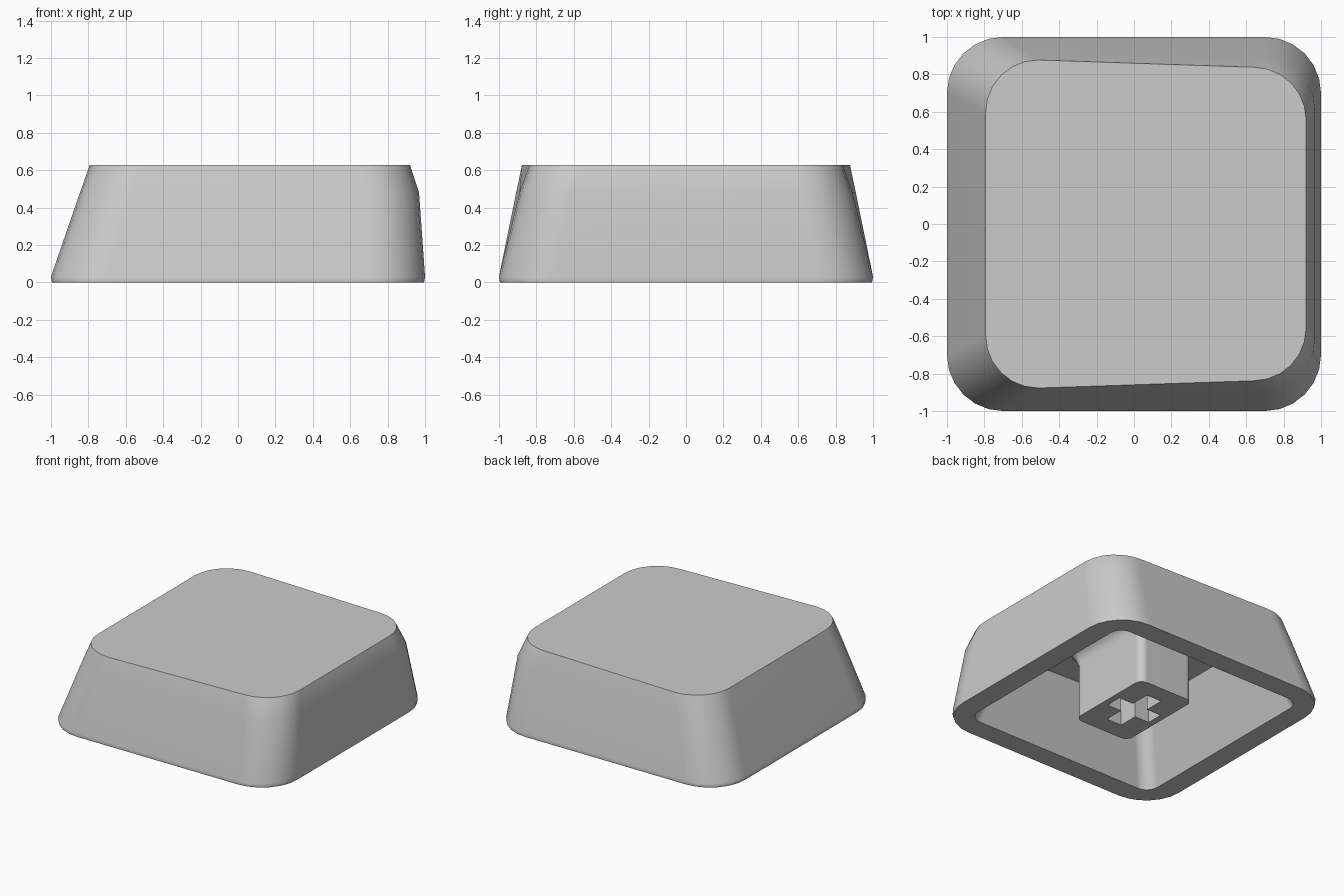
import bpy, bmesh, math

default = bpy.data.objects.get("Cube")
if default:
    bpy.data.objects.remove(default, do_unlink=True)

grey = bpy.data.materials.new("light_grey_plastic")
grey.use_nodes = True
colour = (0.6, 0.6, 0.6, 1)
grey.diffuse_color = colour
grey.node_tree.nodes["Principled BSDF"].inputs["Base Color"].default_value = colour


def ring(x0, x1, y_left, y_right, radius, z, steps=6):
    """Rounded outline whose half depth differs at its two x ends."""
    points = []
    for quarter, (sx, sy) in enumerate([(1, 1), (-1, 1), (-1, -1), (1, -1)]):
        x, y = (x1, y_right) if sx > 0 else (x0, y_left)
        for i in range(steps + 1):
            a = (quarter + i / steps) * math.pi / 2
            points.append((x - sx * radius + radius * math.cos(a),
                           sy * (y - radius) + radius * math.sin(a), z))
    return points


def loft(name, rings):
    """Skin a stack of matching outlines and cap both ends."""
    bm = bmesh.new()
    loops = [[bm.verts.new(p) for p in r] for r in rings]
    for low, high in zip(loops, loops[1:]):
        for i in range(len(low)):
            j = (i + 1) % len(low)
            bm.faces.new((low[i], low[j], high[j], high[i]))
    bm.faces.new(loops[0][::-1])
    bm.faces.new(loops[-1])
    bmesh.ops.recalc_face_normals(bm, faces=bm.faces)
    mesh = bpy.data.meshes.new(name)
    bm.to_mesh(mesh)
    bm.free()
    obj = bpy.data.objects.new(name, mesh)
    bpy.context.collection.objects.link(obj)
    mesh.materials.append(grey)
    return obj


def smooth(obj):
    """Smooth the rounded corners while keeping the broad walls flat."""
    bpy.ops.object.select_all(action="DESELECT")
    obj.select_set(True)
    bpy.context.view_layer.objects.active = obj
    bpy.ops.object.shade_smooth_by_angle(angle=math.radians(35))
    weighted = obj.modifiers.new("flat_walls", "WEIGHTED_NORMAL")
    weighted.keep_sharp = True


# Cap shell: flat top, sloped outer walls, bottom rim, cavity walls, sloped ceiling
ceiling = [(x, y, z - 0.04 * x) for x, y, z in ring(-0.63, 0.71, 0.64, 0.62, 0.1, 0.515)]
smooth(loft("cap_shell", [
    ring(-0.793, 0.92, 0.877, 0.838, 0.28, 0.627),
    ring(-0.845, 0.968, 0.908, 0.89, 0.28, 0.48),
    ring(-1, 1, 1, 1, 0.3, 0.03),
    ring(-0.995, 0.995, 0.995, 0.995, 0.3, 0),
    ring(-0.83, 0.83, 0.83, 0.83, 0.1, 0),
    ceiling,
]))

# Mounting stem, flaring where it meets the ceiling
stem = loft("mounting_stem", [
    ring(-0.24 - f, 0.24 + f, 0.36 + f, 0.36 + f, 0.06 + f, z)
    for f, z in [(0, 0), (0, 0.43), (0.03, 0.49), (0.08, 0.53)]
])

# Cross-shaped socket cut into the stem
half, arm_x, arm_y = 0.065, 0.19, 0.22
quarter = [(arm_x, half), (half, half), (half, arm_y)]
cross = quarter + [(-x, y) for x, y in quarter[::-1]]
cross += [(-x, -y) for x, y in cross]
cutter = loft("socket_cutter", [[(x, y, z) for x, y in cross] for z in (-0.1, 0.42)])
cut = stem.modifiers.new("socket", "BOOLEAN")
cut.operation = "DIFFERENCE"
cut.solver = "EXACT"
cut.object = cutter
bpy.context.view_layer.objects.active = stem
bpy.ops.object.modifier_apply(modifier=cut.name)
bpy.data.objects.remove(cutter, do_unlink=True)
smooth(stem)
